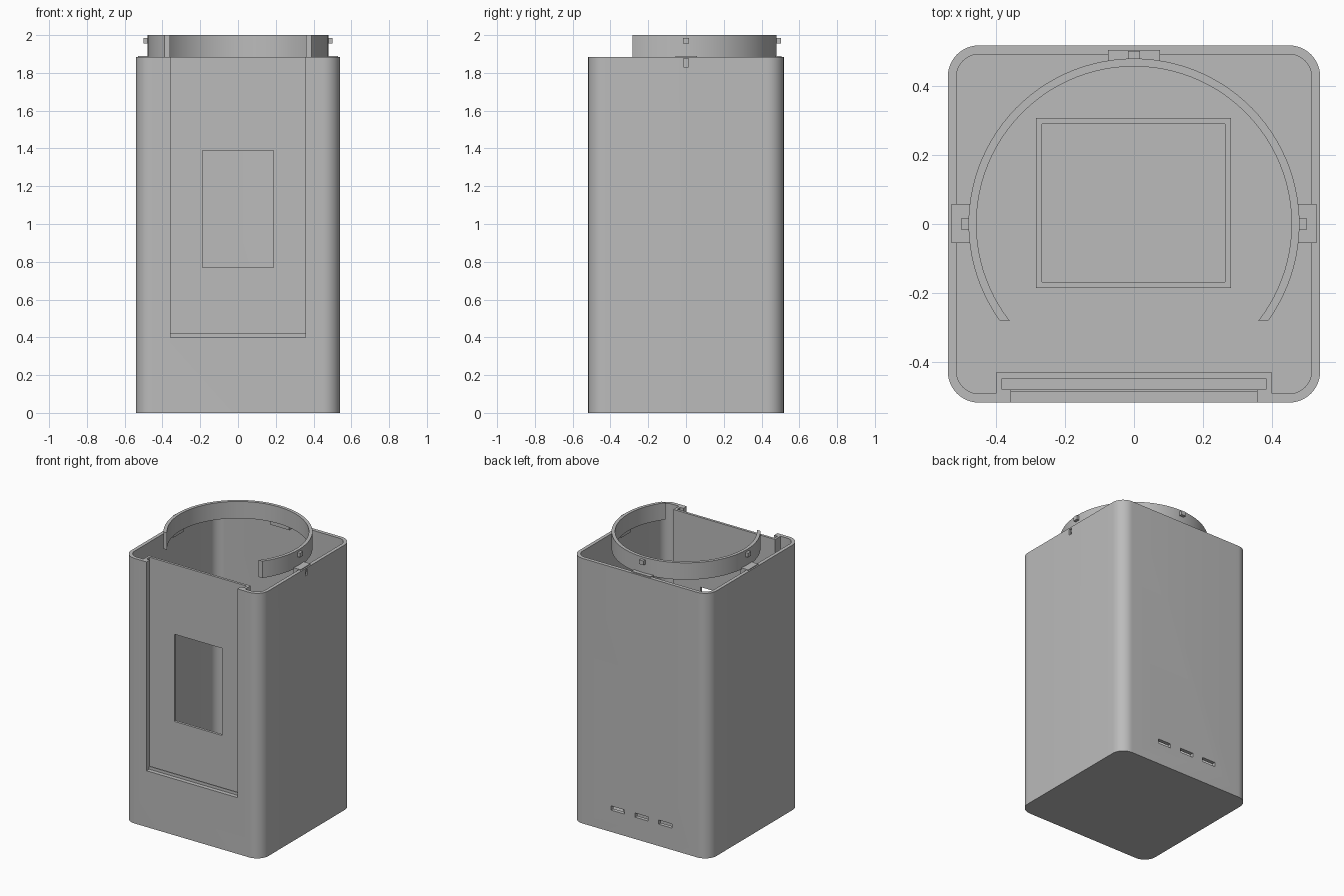
import bpy
import bmesh
from math import sin, cos, pi, asin, radians

old = bpy.data.objects.get("Cube")
if old:
    bpy.data.objects.remove(old, do_unlink=True)

grey = bpy.data.materials.new("plain grey")
grey.use_nodes = True
grey.diffuse_color = (0.5, 0.5, 0.5, 1)
grey.node_tree.nodes["Principled BSDF"].inputs["Base Color"].default_value = (0.5, 0.5, 0.5, 1)


def prism(name, outline, z0, z1):
    """Extrude a counter-clockwise outline from z0 to z1."""
    bm = bmesh.new()
    base = bm.faces.new([bm.verts.new((x, y, z0)) for x, y in outline])
    ext = bmesh.ops.extrude_face_region(bm, geom=[base], use_keep_orig=True)
    top = [g for g in ext["geom"] if isinstance(g, bmesh.types.BMVert)]
    bmesh.ops.translate(bm, verts=top, vec=(0, 0, z1 - z0))
    bmesh.ops.recalc_face_normals(bm, faces=bm.faces)
    mesh = bpy.data.meshes.new(name)
    bm.to_mesh(mesh)
    bm.free()
    mesh.materials.append(grey)
    obj = bpy.data.objects.new(name, mesh)
    bpy.context.collection.objects.link(obj)
    return obj


def box(name, x0, x1, y0, y1, z0, z1):
    return prism(name, [(x0, y0), (x1, y0), (x1, y1), (x0, y1)], z0, z1)


def rounded(hx, hy, r, steps=12):
    """Rounded rectangle outline."""
    pts = []
    for i, (sx, sy) in enumerate([(1, 1), (-1, 1), (-1, -1), (1, -1)]):
        for k in range(steps + 1):
            a = pi / 2 * (i + k / steps)
            pts.append((sx * (hx - r) + r * cos(a), sy * (hy - r) + r * sin(a)))
    return pts


def combine(target, other, operation):
    """Apply a boolean and discard the second object."""
    mod = target.modifiers.new("combine", "BOOLEAN")
    mod.operation = operation
    mod.solver = "EXACT"
    mod.object = other
    bpy.context.view_layer.objects.active = target
    bpy.ops.object.modifier_apply(modifier=mod.name)
    bpy.data.objects.remove(other, do_unlink=True)


def smooth(obj):
    bpy.ops.object.select_all(action="DESELECT")
    obj.select_set(True)
    bpy.context.view_layer.objects.active = obj
    bpy.ops.object.shade_smooth_by_angle(angle=radians(30))


TOP = 1.885

# Open-topped rounded case
case = prism("case", rounded(0.54, 0.518, 0.09), 0, TOP)
combine(case, prism("cavity", rounded(0.515, 0.492, 0.065), 0.03, 2.1), "DIFFERENCE")

# Housing for the sliding front panel, with its slot, opening and window
combine(case, box("panel_housing", -0.4, 0.4, -0.505, -0.43, 0.36, TOP), "UNION")
combine(case, box("panel_slot", -0.383, 0.383, -0.48, -0.448, 0.38, 2.1), "DIFFERENCE")
combine(case, box("front_opening", -0.357, 0.357, -0.6, -0.488, 0.4, 2.1), "DIFFERENCE")
combine(case, box("opening_step", -0.357, 0.357, -0.55, -0.46, 0.42, 2.1), "DIFFERENCE")
combine(case, box("window", -0.187, 0.187, -0.46, -0.4, 0.77, 1.39), "DIFFERENCE")

# Three ports low on the back and a small slot on one side
for x in (-0.2, -0.013, 0.175):
    combine(case, box("port", x - 0.052, x + 0.052, 0.47, 0.6, 0.155, 0.185), "DIFFERENCE")
combine(case, box("side_slot", 0.525, 0.6, -0.012, 0.012, 1.832, 1.875), "DIFFERENCE")
smooth(case)

# Raised tray on the floor
tray = box("floor_tray", -0.284, 0.281, -0.186, 0.307, 0.02, 0.1)
combine(tray, box("tray_cavity", -0.267, 0.264, -0.168, 0.29, 0.03, 0.2), "DIFFERENCE")

# Collar ring, cut off straight at the front
CUT, STEPS = -0.282, 72


def arc(r):
    start = asin(CUT / r)
    span = pi - 2 * start
    return [(r * cos(start + span * k / STEPS), r * sin(start + span * k / STEPS))
            for k in range(STEPS + 1)]


collar = prism("collar", arc(0.48) + arc(0.457)[::-1], 1.88, 2.0)
smooth(collar)

# Bridges from the case to the collar, and locating nubs on the collar
for side, s in (("left", 1), ("right", -1)):
    xs = sorted((s * 0.47, s * 0.53))
    box(side + "_bridge", *xs, -0.055, 0.058, 1.85, 1.89)
    xs = sorted((s * 0.47, s * 0.5))
    box(side + "_nub", *xs, -0.017, 0.017, 1.955, 1.985)
box("back_bridge", -0.075, 0.075, 0.468, 0.505, 1.85, 1.89)
box("back_nub", -0.017, 0.017, 0.47, 0.502, 1.955, 1.985)
